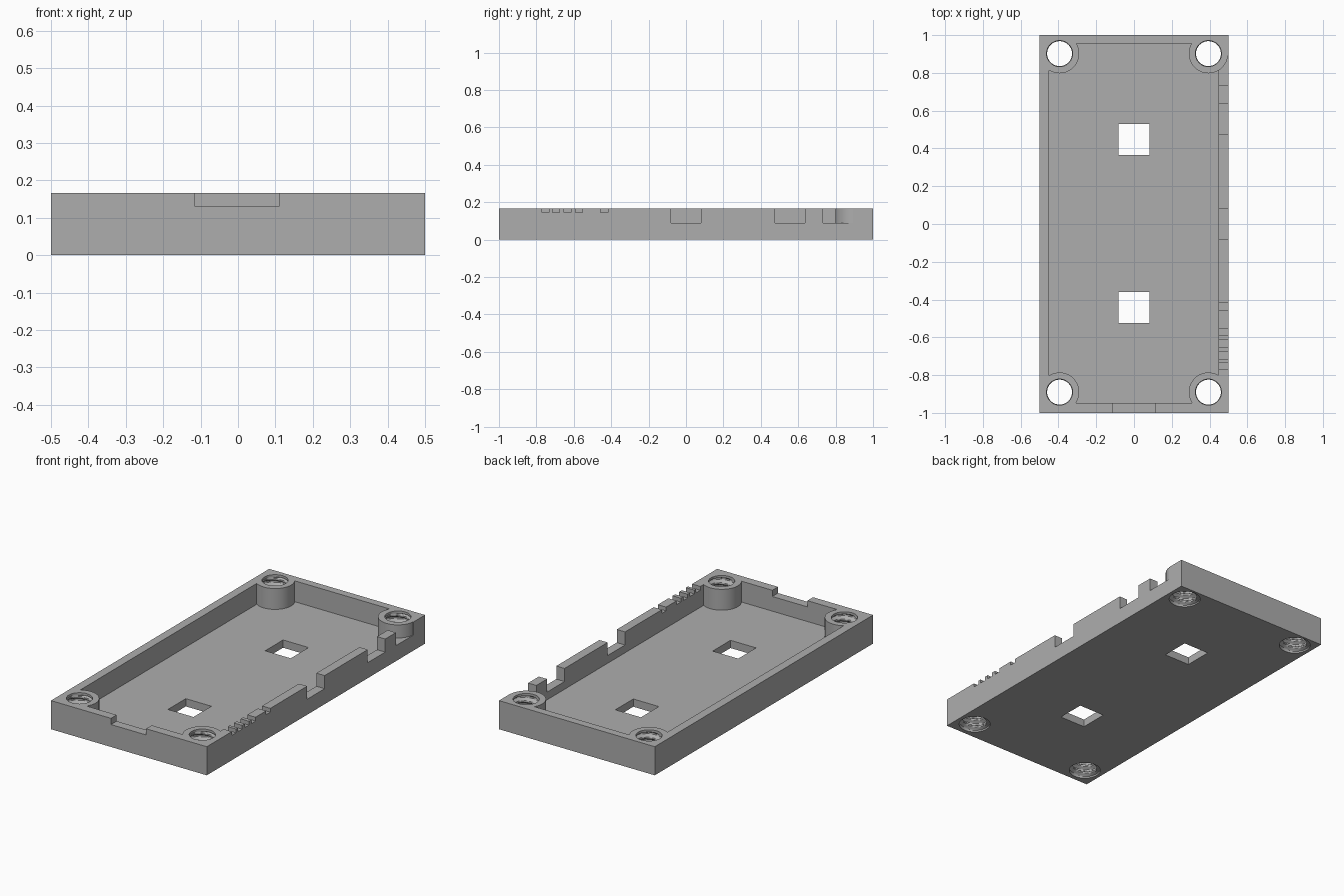
import bpy, bmesh
from math import sin, cos, pi, radians

cube = bpy.data.objects.get("Cube")
if cube:
    bpy.data.objects.remove(cube, do_unlink=True)

HEIGHT, FLOOR = 0.166, 0.045
BOSSES = [(sx * 0.394, y) for sx in (-1, 1) for y in (0.902, -0.89)]

grey = bpy.data.materials.new("plain grey")
grey.use_nodes = True
colour = (0.42, 0.42, 0.42, 1)
grey.diffuse_color = colour
grey.node_tree.nodes["Principled BSDF"].inputs["Base Color"].default_value = colour


def finish(name, bm):
    bmesh.ops.recalc_face_normals(bm, faces=bm.faces)
    mesh = bpy.data.meshes.new(name)
    bm.to_mesh(mesh)
    bm.free()
    mesh.materials.append(grey)
    obj = bpy.data.objects.new(name, mesh)
    bpy.context.collection.objects.link(obj)
    return obj


def boxes(name, spans):
    """One mesh of separate boxes, each given as x, y and z ranges."""
    bm = bmesh.new()
    for span in spans:
        for v in bmesh.ops.create_cube(bm, size=1)["verts"]:
            v.co = [lo if c < 0 else hi for c, (lo, hi) in zip(v.co, span)]
    return finish(name, bm)


def combine(target, tool, operation):
    mod = target.modifiers.new(operation, "BOOLEAN")
    mod.operation, mod.solver, mod.object = operation, "EXACT", tool
    bpy.context.view_layer.objects.active = target
    bpy.ops.object.modifier_apply(modifier=mod.name)
    bpy.data.objects.remove(tool, do_unlink=True)


def boss(x, y):
    """Round corner post, kept inside the outer walls."""
    bm = bmesh.new()
    bmesh.ops.create_cone(bm, cap_ends=True, segments=64, radius1=0.104,
                          radius2=0.104, depth=HEIGHT - 0.02)
    for v in bm.verts:
        v.co.x = max(-0.499, min(0.499, v.co.x + x))
        v.co.y = max(-0.999, min(0.999, v.co.y + y))
        v.co.z += HEIGHT / 2 + 0.01
    return finish("boss", bm)


def bore_radius(z, angle):
    """Wide mouth below, helical thread between, plain lip on top."""
    if z < 0.012:
        return 0.085
    if z > 0.15:
        return 0.069
    phase = (z / 0.042 - angle / (2 * pi)) % 1
    return 0.066 + 0.018 * min(1, max(0, 1.5 - 4 * abs(phase - 0.5)))


def bore(x, y):
    """Threaded cutter for a screw hole."""
    bm = bmesh.new()
    sides, steps = 40, 48
    rings = []
    for k in range(steps + 1):
        z = -0.01 + (HEIGHT + 0.02) * k / steps
        ring = []
        for i in range(sides):
            a = 2 * pi * i / sides
            r = bore_radius(z, a)
            ring.append(bm.verts.new((x + r * cos(a), y + r * sin(a), z)))
        rings.append(ring)
    for low, high in zip(rings, rings[1:]):
        for i in range(sides):
            j = (i + 1) % sides
            bm.faces.new((low[i], low[j], high[j], high[i]))
    bm.faces.new(rings[0])
    bm.faces.new(rings[-1])
    return finish("bore", bm)


# Tray with hollow interior
tray = boxes("enclosure_tray", [((-0.5, 0.5), (-1, 1), (0, HEIGHT))])
combine(tray, boxes("cavity", [((-0.45, 0.447), (-0.948, 0.955), (FLOOR, 1))]), "DIFFERENCE")

# Connector notches in the right-hand wall, pin slots, and the front notch
notches = [((0.4, 0.6), (y, y + 0.16), (0.09, 1)) for y in (-0.08, 0.475, 0.733)]
notches += [((0.4, 0.6), (y, y + 0.038), (0.144, 1))
            for y in (-0.77, -0.714, -0.652, -0.591, -0.456)]
notches.append(((-0.115, 0.11), (-1.1, -0.9), (0.13, 1)))
combine(tray, boxes("notches", notches), "DIFFERENCE")

# Square openings through the floor
windows = [((-0.082, 0.082), (y, y + 0.164), (-0.1, 0.1)) for y in (0.366, -0.525)]
combine(tray, boxes("windows", windows), "DIFFERENCE")

# Corner bosses with threaded screw holes
for x, y in BOSSES:
    combine(tray, boss(x, y), "UNION")
for x, y in BOSSES:
    combine(tray, bore(x, y), "DIFFERENCE")

bpy.ops.object.select_all(action="DESELECT")
tray.select_set(True)
bpy.context.view_layer.objects.active = tray
bpy.ops.object.shade_smooth_by_angle(angle=radians(30))
